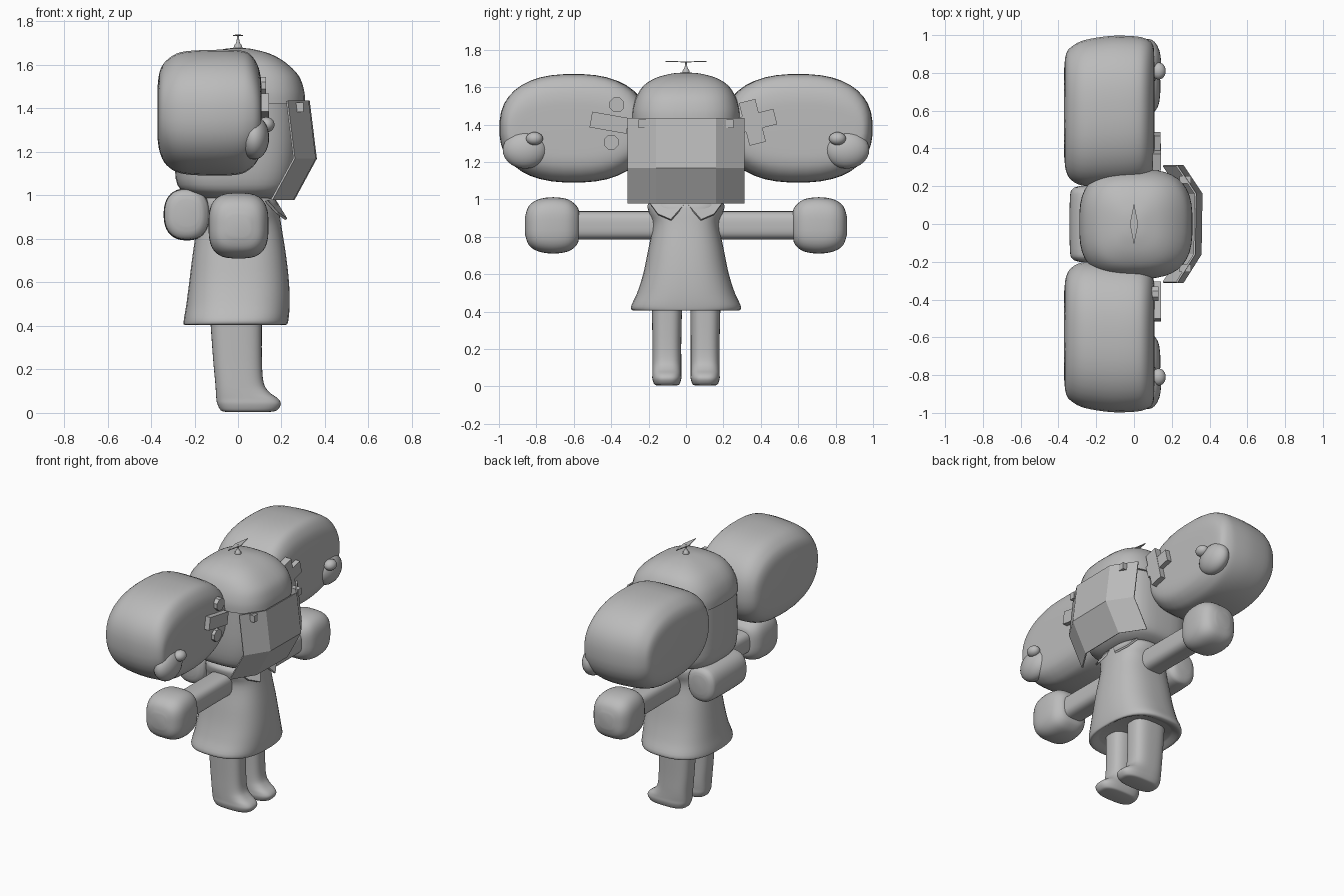
import bpy, bmesh, math
from mathutils import Matrix, Vector

grey = bpy.data.materials.new("plain grey")
grey.diffuse_color = (0.5, 0.5, 0.5, 1)


def finish(name, bm, angle=40):
    bmesh.ops.recalc_face_normals(bm, faces=bm.faces[:])
    me = bpy.data.meshes.new(name)
    bm.to_mesh(me)
    bm.free()
    ob = bpy.data.objects.new(name, me)
    bpy.context.collection.objects.link(ob)
    me.materials.append(grey)
    if angle:
        bpy.ops.object.select_all(action='DESELECT')
        ob.select_set(True)
        bpy.context.view_layer.objects.active = ob
        bpy.ops.object.shade_smooth_by_angle(angle=math.radians(angle))
    return ob


def spline(rings, steps):
    # smooth curve through the given rings
    pts = [Vector(r) for r in rings]
    pts = [pts[0]] + pts + [pts[-1]]
    out = []
    for i in range(1, len(pts) - 2):
        a, b, c, d = pts[i - 1:i + 3]
        for k in range(steps):
            t = k / steps
            out.append(0.5 * (2 * b + (c - a) * t + (2 * a - 5 * b + 4 * c - d) * t * t
                              + (3 * b - a - 3 * c + d) * t ** 3))
    return out + [pts[-1]]


def loft(name, axis, rings, p=2.5, n=40, steps=4):
    # ring: (position on axis, low/high of the first other axis, low/high of the second)
    bm = bmesh.new()
    loops = []
    for t, a0, a1, b0, b1 in spline(rings, steps):
        loop = []
        for i in range(n):
            w = 2 * math.pi * (i + 0.5) / n
            c, s = math.cos(w), math.sin(w)
            a = (a0 + a1) / 2 + (a1 - a0) / 2 * math.copysign(abs(c) ** (2 / p), c)
            b = (b0 + b1) / 2 + (b1 - b0) / 2 * math.copysign(abs(s) ** (2 / p), s)
            loop.append(bm.verts.new({'x': (t, a, b), 'y': (a, t, b), 'z': (a, b, t)}[axis]))
        loops.append(loop)
    for u, v in zip(loops, loops[1:]):
        for i in range(n):
            bm.faces.new((u[i], u[(i + 1) % n], v[(i + 1) % n], v[i]))
    bm.faces.new(loops[0])
    bm.faces.new(loops[-1])
    return finish(name, bm)


def mirror_y(rings, s, first):
    # flip rings to the other side; first = ring starts with y, else y is the first bound pair
    if s > 0:
        return rings
    if first:
        return [(-r[0],) + r[1:] for r in rings]
    return [(r[0], -r[2], -r[1], r[3], r[4]) for r in rings]


def ball(name, centre, size):
    bm = bmesh.new()
    bmesh.ops.create_uvsphere(bm, u_segments=24, v_segments=14, radius=1,
                              matrix=Matrix.Translation(centre) @ Matrix.Diagonal((*size, 1)))
    return finish(name, bm, 60)


def box(name, centre, size, tilt=0):
    bm = bmesh.new()
    bmesh.ops.create_cube(bm, size=1, matrix=Matrix.Translation(centre)
                          @ Matrix.Rotation(math.radians(tilt), 4, 'X') @ Matrix.Diagonal((*size, 1)))
    return finish(name, bm, 0)


def plate(name, rows, thick):
    # thin sheet from a grid of points
    bm = bmesh.new()
    g = [[bm.verts.new(q) for q in r] for r in rows]
    for u, v in zip(g, g[1:]):
        for i in range(len(u) - 1):
            bm.faces.new((u[i], u[i + 1], v[i + 1], v[i]))
    ob = finish(name, bm, 0)
    m = ob.modifiers.new("thickness", 'SOLIDIFY')
    m.thickness = thick
    m.offset = 0
    return ob


# head and cap
loft("head", 'z', [(0.98, -0.12, 0.14, -0.14, 0.14), (1.0, -0.21, 0.2, -0.21, 0.21),
                   (1.05, -0.28, 0.25, -0.26, 0.26), (1.2, -0.29, 0.28, -0.28, 0.28),
                   (1.45, -0.28, 0.28, -0.28, 0.28)], 3)
loft("cap", 'z', [(1.42, -0.29, 0.31, -0.29, 0.29), (1.48, -0.285, 0.305, -0.287, 0.287),
                  (1.55, -0.26, 0.28, -0.265, 0.265), (1.61, -0.21, 0.22, -0.225, 0.225),
                  (1.65, -0.14, 0.15, -0.16, 0.16), (1.672, -0.07, 0.07, -0.08, 0.08),
                  (1.678, -0.02, 0.02, -0.02, 0.02)], 2.9)

# propeller on the cap
loft("propeller_stem", 'z', [(1.66, -0.02, 0.02, -0.02, 0.02), (1.685, -0.02, 0.02, -0.02, 0.02),
                             (1.705, -0.008, 0.008, -0.008, 0.008),
                             (1.738, -0.004, 0.004, -0.004, 0.004)], 2, 12)
plate("propeller_blade", [[(-0.022, 0, 1.735), (0, 0.11, 1.738)],
                          [(0, -0.11, 1.738), (0.022, 0, 1.735)]], 0.005)

# curved face visor
plate("visor", [[(x + dx, y, z) for y, dx in
                 ((-0.31, -0.12), (-0.16, -0.025), (0.16, -0.02), (0.31, -0.12))]
                for x, z in ((0.345, 1.435), (0.378, 1.17), (0.275, 0.98))], 0.01)

# hood roll on the back
loft("hood", 'y', [(-0.2, -0.29, -0.18, 0.86, 0.98), (-0.185, -0.325, -0.15, 0.81, 1.015),
                   (-0.13, -0.34, -0.13, 0.795, 1.03), (0.13, -0.34, -0.13, 0.795, 1.03),
                   (0.185, -0.325, -0.15, 0.81, 1.015), (0.2, -0.29, -0.18, 0.86, 0.98)], 2.4)

# dress
loft("dress", 'z', [(0.43, -0.2, 0.18, -0.22, 0.22), (0.405, -0.245, 0.22, -0.275, 0.275),
                    (0.425, -0.25, 0.232, -0.295, 0.295), (0.5, -0.238, 0.238, -0.262, 0.262),
                    (0.6, -0.225, 0.235, -0.23, 0.23), (0.72, -0.21, 0.222, -0.205, 0.205),
                    (0.86, -0.19, 0.2, -0.18, 0.18), (0.93, -0.18, 0.19, -0.2, 0.2),
                    (0.97, -0.17, 0.18, -0.205, 0.205), (1.0, -0.15, 0.15, -0.18, 0.18)], 2.6)

for s, side in ((-1, "right"), (1, "left")):
    # big ears, thick and rounded
    loft(side + "_ear", 'x', mirror_y([
        (-0.37, 0.36, 0.82, 1.26, 1.5), (-0.36, 0.28, 0.9, 1.2, 1.57),
        (-0.33, 0.23, 0.94, 1.14, 1.62), (-0.26, 0.2, 0.975, 1.1, 1.66),
        (-0.12, 0.2, 0.997, 1.09, 1.67), (0.0, 0.21, 0.995, 1.095, 1.668),
        (0.055, 0.225, 0.985, 1.12, 1.65), (0.09, 0.25, 0.965, 1.16, 1.6),
        (0.105, 0.3, 0.93, 1.21, 1.54), (0.108, 0.4, 0.84, 1.27, 1.48)], s, False), 2.4)
    # lobe and knob on the ear front
    ball(side + "_ear_lobe", (0.075, s * 0.86, 1.265), (0.068, 0.12, 0.1))
    ball(side + "_ear_knob", (0.13, s * 0.81, 1.325), (0.038, 0.045, 0.035))
    # visor mounts
    box(side + "_visor_mount", (0.272, s * 0.235, 1.405), (0.06, 0.04, 0.045))
    # collar flaps
    plate(side + "_collar", [[(0.17, s * 0.005, 0.975), (0.13, s * 0.19, 0.975)],
                             [(0.222, s * 0.08, 0.89), (0.18, s * 0.15, 0.92)]], 0.012)
    # arms
    loft(side + "_arm", 'y', mirror_y([(y, -0.078, 0.078, 0.785, 0.937) for y in (0.1, 0.4, 0.62)],
                                      s, True), 3.2)
    # mitten hands
    loft(side + "_hand", 'y', mirror_y([
        (0.572, -0.06, 0.07, 0.79, 0.94), (0.585, -0.095, 0.1, 0.755, 0.965),
        (0.63, -0.125, 0.13, 0.722, 1.0), (0.71, -0.135, 0.14, 0.71, 1.012),
        (0.79, -0.13, 0.135, 0.722, 1.0), (0.84, -0.1, 0.105, 0.755, 0.965),
        (0.86, -0.05, 0.055, 0.81, 0.91)], s, True), 3)
    # legs with feet
    y0, y1 = sorted((s * 0.025, s * 0.18))
    loft(side + "_leg", 'z', [
        (0.005, -0.06, 0.15, y0 + 0.025, y1 - 0.025), (0.012, -0.08, 0.18, y0 + 0.01, y1 - 0.01),
        (0.04, -0.095, 0.197, y0, y1), (0.065, -0.1, 0.185, y0, y1),
        (0.095, -0.102, 0.145, y0, y1), (0.14, -0.105, 0.118, y0, y1),
        (0.25, -0.115, 0.11, y0, y1), (0.46, -0.13, 0.11, y0 - 0.003, y1 + 0.005)], 2.9)

# crossed bandage on one ear
box("bandage_long", (0.12, 0.355, 1.412), (0.045, 0.09, 0.235), 14)
box("bandage_short", (0.12, 0.385, 1.42), (0.04, 0.19, 0.085), 14)

# bar patch and two eight-sided buttons on the other ear
box("bar_patch", (0.12, -0.41, 1.41), (0.045, 0.2, 0.085), -10)
for i, (y, z) in enumerate(((-0.37, 1.505), (-0.40, 1.305))):
    bm = bmesh.new()
    bmesh.ops.create_cone(bm, cap_ends=True, segments=8, radius1=0.042, radius2=0.042, depth=0.045,
                          matrix=Matrix.Translation((0.107, y, z)) @ Matrix.Rotation(math.pi / 2, 4, 'Y')
                          @ Matrix.Rotation(math.pi / 8, 4, 'Z'))
    finish("button_%d" % (i + 1), bm, 0)
